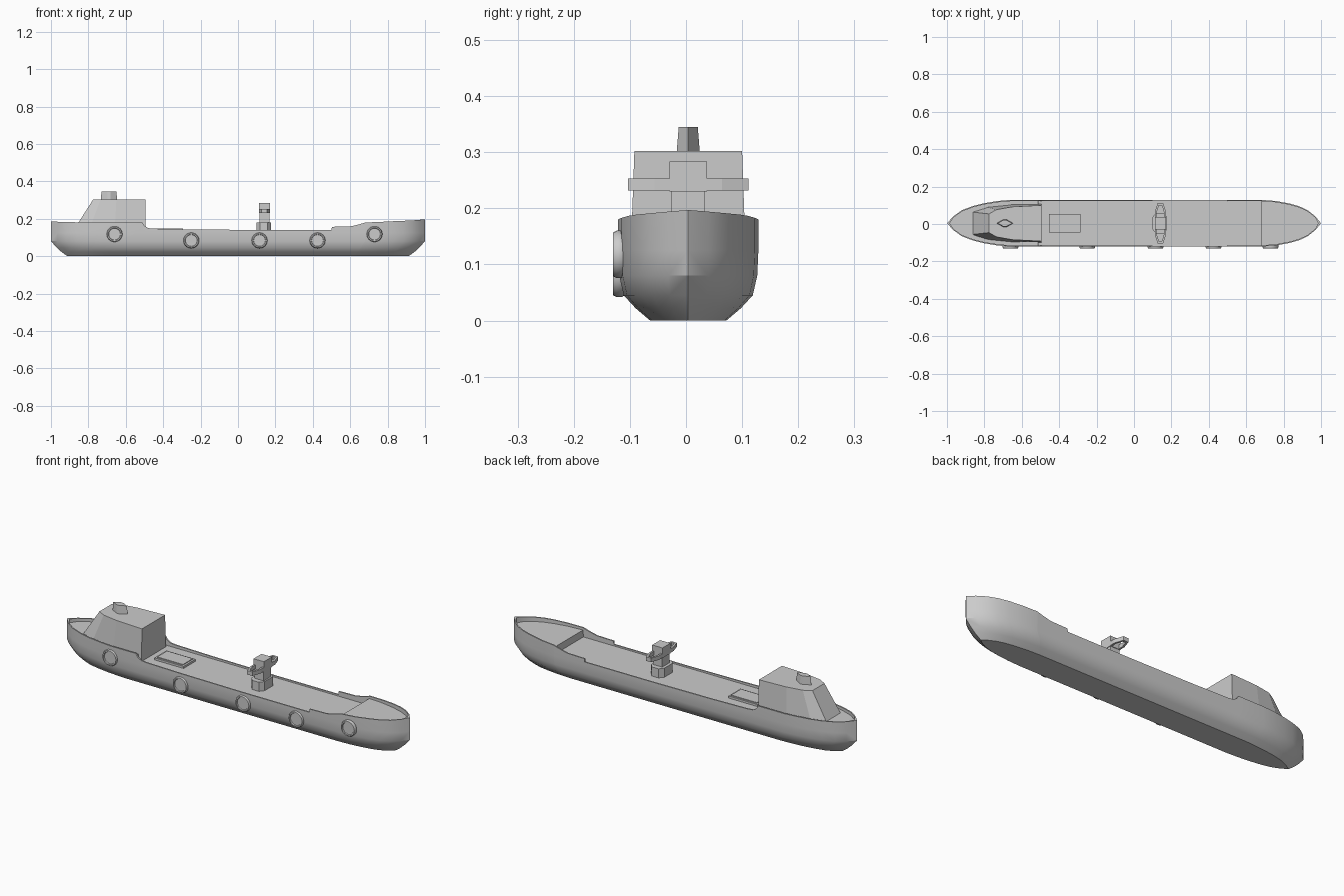
import bpy, bmesh, math

if "Cube" in bpy.data.objects:
    bpy.data.objects.remove(bpy.data.objects["Cube"])

CY = 0.004  # hull centreline in y


def finish(name, bm, smooth=None):
    bmesh.ops.remove_doubles(bm, verts=bm.verts, dist=0.0003)
    bmesh.ops.recalc_face_normals(bm, faces=bm.faces)
    mesh = bpy.data.meshes.new(name)
    bm.to_mesh(mesh)
    bm.free()
    obj = bpy.data.objects.new(name, mesh)
    bpy.context.collection.objects.link(obj)
    if smooth:
        bpy.ops.object.select_all(action='DESELECT')
        obj.select_set(True)
        bpy.context.view_layer.objects.active = obj
        bpy.ops.object.shade_smooth_by_angle(angle=math.radians(smooth))
    return obj


def loft(name, rings, smooth=None, closed=False):
    """Skin between rings; cap both ends, or join last ring to first."""
    bm = bmesh.new()
    vs = [[bm.verts.new(p) for p in r] for r in rings]
    n = len(vs[0])
    pairs = list(zip(vs, vs[1:])) + ([(vs[-1], vs[0])] if closed else [])
    for a, b in pairs:
        for i in range(n):
            j = (i + 1) % n
            bm.faces.new((a[i], a[j], b[j], b[i]))
    if not closed:
        bm.faces.new(vs[0])
        bm.faces.new(vs[-1])
    return finish(name, bm, smooth)


def prism(name, base, top, z0, z1):
    return loft(name, [[(x, y + CY, z0) for x, y in base],
                       [(x, y + CY, z1) for x, y in top]])


def rect(x0, x1, h):
    return [(x0, -h), (x1, -h), (x1, h), (x0, h)]


def mirrored(half):
    """Half outline listed bow to stern on +y, closed by its mirror."""
    return half + [(x, -y) for x, y in reversed(half) if y > 0]


# Hull: stations of x, width fraction, rim height, deck height
AFT, MAIN, FORE = 0.166, 0.132, 0.168
stations = [
    (-1.0, 0.0, .186, AFT), (-.965, .30, .184, AFT), (-.92, .56, .183, AFT),
    (-.86, .74, .181, AFT), (-.80, .86, .180, AFT), (-.73, .95, .180, AFT),
    (-.66, 1.0, .179, AFT), (-.512, 1.0, .179, AFT), (-.51, 1.0, .178, MAIN),
    (-.50, 1.0, .162, MAIN), (-.48, 1.0, .150, MAIN), (-.45, 1.0, .147, MAIN),
    (-.25, 1.0, .143, MAIN), (.10, 1.0, .140, MAIN), (.50, 1.0, .140, MAIN),
    (.502, 1.0, .157, MAIN), (.60, 1.0, .159, MAIN), (.64, 1.0, .168, MAIN),
    (.678, 1.0, .179, MAIN), (.68, 1.0, .180, FORE), (.76, .95, .183, FORE),
    (.834, .84, .187, FORE), (.885, .72, .189, FORE), (.93, .55, .191, FORE),
    (.97, .29, .194, FORE), (1.0, 0.0, .197, FORE)]
levels = [(0, .912, .068), (.022, .943, .094), (.045, .968, .115),
          (.08, 1.0, .123), (.125, 1.0, .125)]

bm = bmesh.new()
strips = {}
for s in (1, -1):
    cols = []
    for x, w, rim, deck in stations:
        col = [(x * sx, s * w * hw, z) for z, sx, hw in levels]
        inner = s * max(0, w * .125 - .007)
        xi = max(-.985, min(.985, x))
        col += [(x, s * w * .125, rim), (xi, inner, rim), (xi, inner, deck)]
        cols.append([bm.verts.new((a, b + CY, c)) for a, b, c in col])
    strips[s] = cols
    for a, b in zip(cols, cols[1:]):
        for k in range(len(a) - 1):
            bm.faces.new((a[k], b[k], b[k + 1], a[k + 1]))
# Keel plate and decks
for k in (0, -1):
    for i in range(len(stations) - 1):
        p, q = strips[1], strips[-1]
        bm.faces.new((p[i][k], p[i + 1][k], q[i + 1][k], q[i][k]))
finish("hull", bm, 32)

# Deckhouse with raked, narrowing back
house_base = mirrored([(-.495, .102), (-.66, .102), (-.80, .088), (-.885, .062)])
house_top = mirrored([(-.495, .096), (-.65, .088), (-.735, .073), (-.775, .05)])
prism("deckhouse", house_base, house_top, .13, .302)

# Funnel
funnel_half = [(.042, 0), (.008, .02), (-.008, .02), (-.042, 0)]
funnel = mirrored(funnel_half)
prism("funnel", [(-.69 + x * 1.05, y * 1.05) for x, y in funnel],
      [(-.69 + x * .95, y * .85) for x, y in funnel], .295, .345)

# Hatch: coaming and lid
prism("hatch_coaming", rect(-.455, -.285, .05), rect(-.455, -.285, .05), .13, .143)
prism("hatch_lid", rect(-.445, -.295, .041), rect(-.445, -.295, .041), .14, .147)

# Deck crane: pedestal, column, head
pedestal = mirrored([(.176, .034), (.158, .056), (.118, .056), (.10, .034)])
prism("crane_pedestal", pedestal, pedestal, .13, .18)
prism("crane_column", rect(.115, .168, .03), rect(.115, .168, .03), .175, .235)
prism("crane_head", rect(.111, .171, .033), rect(.111, .171, .033), .23, .283)

# Crane arms: open tapered frames either side
outer = [(.111, .03), (.111, .06), (.126, .107), (.156, .107), (.171, .06), (.171, .03)]
inner = [(.121, .03), (.121, .058), (.133, .096), (.149, .096), (.161, .058), (.161, .03)]
for label, s in (("left", 1), ("right", -1)):
    loft("crane_arm_" + label,
         [[(x, s * y + CY, z) for x, y in ring]
          for ring, z in ((outer, .232), (outer, .253), (inner, .253), (inner, .232))],
         closed=True)

# Tyre fenders along the front side: ring profile (radius, y) with a recessed disc
profile = [(.038, -.108), (.042, -.114), (.042, -.124), (.039, -.13),
           (.033, -.13), (.031, -.125)]
N = 24
for i, (x, z) in enumerate([(-.66, .118), (-.25, .084), (.115, .084),
                            (.425, .084), (.73, .118)]):
    rings = [[(x + r * math.cos(2 * math.pi * k / N), y,
               z + r * math.sin(2 * math.pi * k / N)) for k in range(N)]
             for r, y in profile]
    loft("tyre_fender_%d" % (i + 1), rings, 40)
